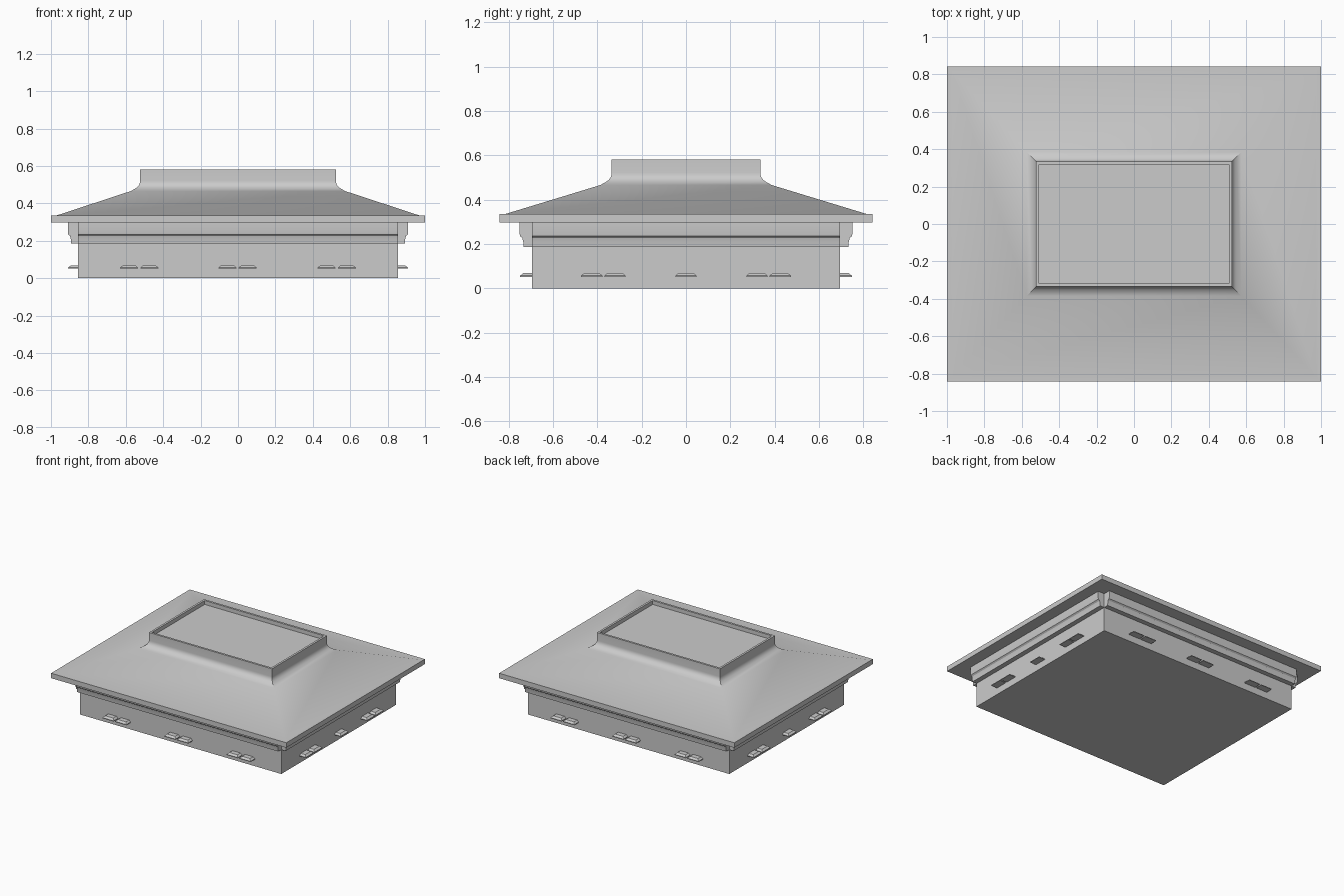
import bpy, bmesh
from math import pi, sin, cos
from mathutils import Matrix

if "Cube" in bpy.data.objects:
    bpy.data.objects.remove(bpy.data.objects["Cube"])


def finish(name, bm, smooth=False):
    bmesh.ops.recalc_face_normals(bm, faces=bm.faces[:])
    mesh = bpy.data.meshes.new(name)
    bm.to_mesh(mesh)
    bm.free()
    ob = bpy.data.objects.new(name, mesh)
    bpy.context.collection.objects.link(ob)
    if smooth:
        bpy.ops.object.select_all(action='DESELECT')
        ob.select_set(True)
        bpy.context.view_layer.objects.active = ob
        bpy.ops.object.shade_smooth_by_angle(angle=0.5)
    return ob


def loft(name, rings, smooth=False):
    """Closed loft through rectangles (half x, half y, z)."""
    bm = bmesh.new()
    loops = [[bm.verts.new((sx * x, sy * y, z))
              for sx, sy in ((-1, -1), (1, -1), (1, 1), (-1, 1))]
             for x, y, z in rings]
    for a, b in zip(loops, loops[1:]):
        for i in range(4):
            j = (i + 1) % 4
            bm.faces.new((a[i], a[j], b[j], b[i]))
    bm.faces.new(loops[0][::-1])
    bm.faces.new(loops[-1])
    return finish(name, bm, smooth)


WX, WY = 0.855, 0.695      # wall half sizes
TX, TY = 0.523, 0.335      # roof parapet half sizes

# Walls
loft("walls", [(WX, WY, 0), (WX, WY, 0.297)])

# Hipped roof: eave slab, slope, concave flare, parapet and sunken deck
rings = [(1, 0.842, 0.297), (1, 0.842, 0.335), (0.972, 0.815, 0.335)]
r = 0.047
for i in range(7):
    t = 0.28 + (pi / 2 - 0.28) * i / 6
    rings.append((TX + r * (1 - sin(t)), TY + r * (1 - sin(t)),
                  0.522 - r * cos(t)))
rings[3] = (TX + 0.05, TY + 0.05, 0.466)
rings += [(TX, TY, 0.582), (TX - 0.016, TY - 0.016, 0.582),
          (TX - 0.016, TY - 0.016, 0.552)]
loft("roof", rings, True)

# Cornice strips: one moulded profile per wall, open at the corners
profile = [(0, 0.187), (0.037, 0.187), (0.039, 0.21), (0.043, 0.226),
           (0.053, 0.235), (0.055, 0.245), (0.055, 0.297), (0, 0.297)]
# Each side: name, rotation, wall distance, half length, sill centres
pairs_x = [c + d for c in (-0.528, -0.002, 0.528) for d in (-0.054, 0.054)]
pairs_y = [-0.425, -0.32, 0, 0.32, 0.425]
sides = [("front", 0, WY, WX, pairs_x), ("right", pi / 2, WX, WY, pairs_y),
         ("back", pi, WY, WX, pairs_x), ("left", -pi / 2, WX, WY, pairs_y)]

for name, ang, dist, half, sills in sides:
    rot = Matrix.Rotation(ang, 4, 'Z')
    bm = bmesh.new()
    ends = [[bm.verts.new((s * half, -dist - d, z)) for d, z in profile]
            for s in (-1, 1)]
    n = len(profile)
    for i in range(n):
        j = (i + 1) % n
        bm.faces.new((ends[0][i], ends[0][j], ends[1][j], ends[1][i]))
    for e in ends:
        bm.faces.new(e)
    bm.transform(rot)
    finish(name + "_cornice", bm, True)

    # Window ledges with bevelled tops
    bm = bmesh.new()
    for c in sills:
        low = [(-0.048, 0), (0.048, 0), (0.048, 0.053), (-0.048, 0.053)]
        top = [(-0.034, 0), (0.034, 0), (0.034, 0.038), (-0.034, 0.038)]
        a, m, b = [[bm.verts.new((c + x, -dist - d, z)) for x, d in pts]
                   for pts, z in ((low, 0.052), (low, 0.057), (top, 0.069))]
        for p, q in ((a, m), (m, b)):
            for i in range(4):
                j = (i + 1) % 4
                bm.faces.new((p[i], p[j], q[j], q[i]))
        bm.faces.new(a)
        bm.faces.new(b)
    bm.transform(rot)
    finish(name + "_ledges", bm)
